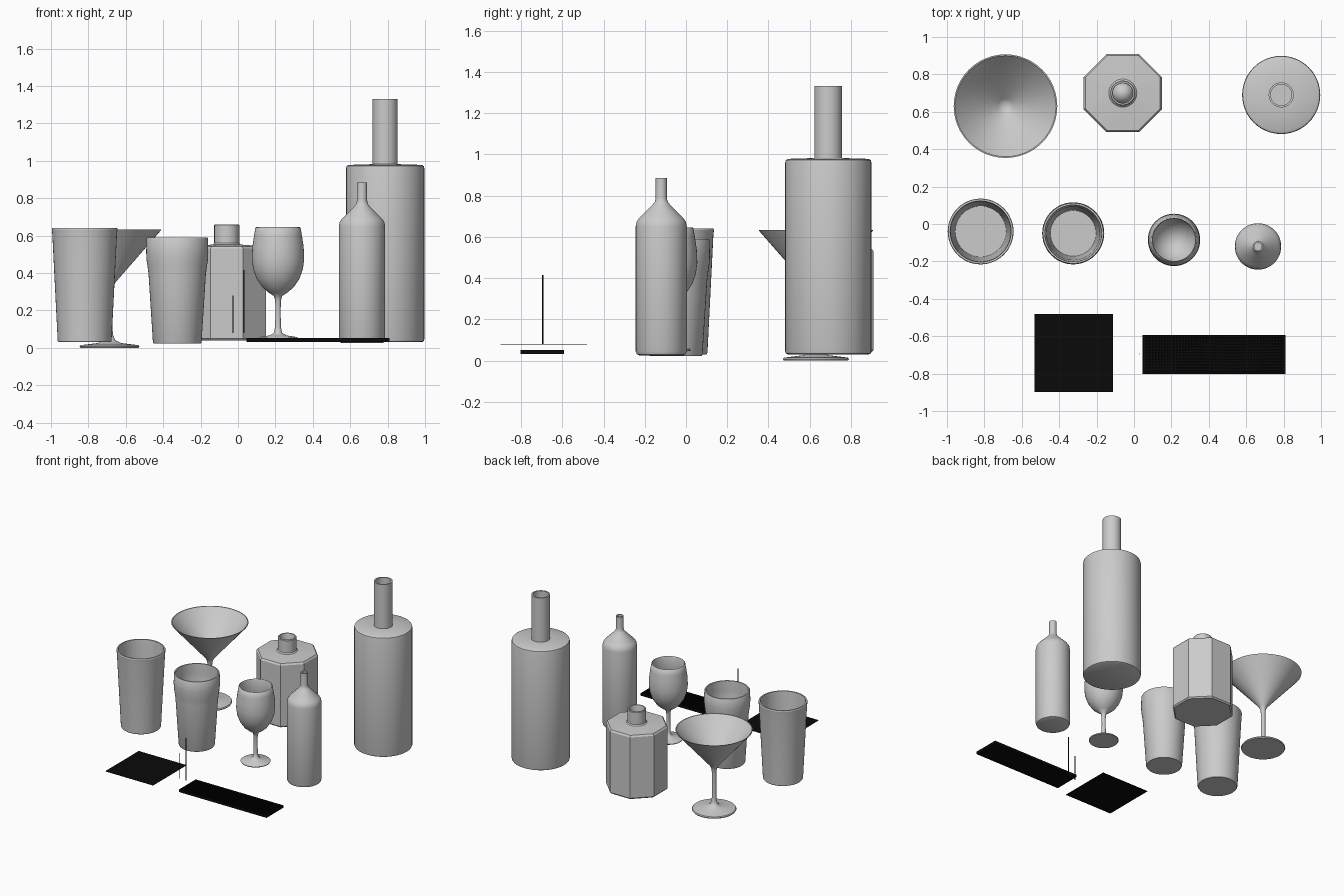
import bpy, bmesh, math


def finish(name, bm, loc, angle=30):
    bmesh.ops.recalc_face_normals(bm, faces=bm.faces)
    me = bpy.data.meshes.new(name)
    bm.to_mesh(me)
    bm.free()
    ob = bpy.data.objects.new(name, me)
    ob.location = loc
    bpy.context.collection.objects.link(ob)
    bpy.ops.object.select_all(action='DESELECT')
    ob.select_set(True)
    bpy.context.view_layer.objects.active = ob
    bpy.ops.object.shade_smooth_by_angle(angle=math.radians(angle))
    return ob


def lathe(name, xy, profile, n=48, angle=30):
    """Spin (r, z) points; r = 0 closes at the axis; a third item 8 makes that ring octagonal."""
    bm = bmesh.new()
    rings = []
    for r, z, *octo in profile:
        if r == 0:
            rings.append([bm.verts.new((0, 0, z))])
            continue
        ring = []
        for i in range(n):
            t = 2 * math.pi * i / n
            k = math.pi / 4
            rr = r / math.cos(t - round(t / k) * k) if octo else r
            ring.append(bm.verts.new((rr * math.cos(t), rr * math.sin(t), z)))
        rings.append(ring)
    for a, b in zip(rings, rings[1:]):
        for i in range(n):
            j = (i + 1) % n
            if len(a) == 1:
                bm.faces.new((a[0], b[i], b[j]))
            elif len(b) == 1:
                bm.faces.new((a[i], b[0], a[j]))
            else:
                bm.faces.new((a[i], b[i], b[j], a[j]))
    return finish(name, bm, (xy[0], xy[1], 0), angle)


def box(name, loc, size, mat):
    bm = bmesh.new()
    bmesh.ops.create_cube(bm, size=1)
    bmesh.ops.scale(bm, vec=size, verts=bm.verts)
    ob = finish(name, bm, loc)
    ob.data.materials.append(mat)
    return ob


black = bpy.data.materials.new("black_rubber")
black.diffuse_color = (0.003, 0.003, 0.003, 1)

# Straight pint glass
lathe("pint_glass", (-0.82, -0.04), [
    (0, 0.03), (0.139, 0.03), (0.144, 0.037), (0.173, 0.61), (0.176, 0.633), (0.173, 0.64),
    (0.163, 0.64), (0.16, 0.61), (0.136, 0.06), (0, 0.06)])

# Bulged pint glass
lathe("bulged_glass", (-0.325, -0.05), [
    (0, 0.022), (0.126, 0.022), (0.13, 0.03), (0.153, 0.39), (0.158, 0.43), (0.164, 0.47),
    (0.166, 0.51), (0.164, 0.585), (0.161, 0.59), (0.152, 0.59), (0.151, 0.58), (0.153, 0.51),
    (0.151, 0.47), (0.142, 0.41), (0.122, 0.05), (0, 0.05)])

# Wine glass
lathe("wine_glass", (0.214, -0.085), [
    (0, 0.046), (0.105, 0.046), (0.108, 0.052), (0.1, 0.058), (0.045, 0.066), (0.022, 0.08),
    (0.016, 0.11), (0.014, 0.18), (0.015, 0.25), (0.022, 0.277), (0.05, 0.295), (0.085, 0.325),
    (0.115, 0.37), (0.133, 0.42), (0.14, 0.475), (0.137, 0.54), (0.128, 0.6), (0.121, 0.642),
    (0.116, 0.645), (0.113, 0.64), (0.128, 0.54), (0.131, 0.475), (0.124, 0.42), (0.107, 0.375),
    (0.078, 0.334), (0.04, 0.306), (0, 0.298)], angle=50)

# Wine bottle
lathe("wine_bottle", (0.663, -0.12), [
    (0, 0.025), (0.107, 0.025), (0.118, 0.03), (0.124, 0.045), (0.124, 0.65), (0.12, 0.672),
    (0.108, 0.69), (0.04, 0.758), (0.03, 0.772), (0.027, 0.79), (0.027, 0.884), (0.019, 0.884),
    (0.019, 0.785), (0.1, 0.685), (0.114, 0.65), (0.114, 0.05), (0, 0.05)])

# Martini glass
lathe("martini_glass", (-0.687, 0.63), [
    (0, 0), (0.156, 0), (0.16, 0.007), (0.155, 0.014), (0.06, 0.026), (0.032, 0.04),
    (0.02, 0.065), (0.016, 0.1), (0.016, 0.29), (0.02, 0.325), (0.032, 0.35), (0.275, 0.628),
    (0.277, 0.632), (0.27, 0.632), (0.04, 0.368), (0.02, 0.357), (0, 0.354)], angle=45)

# Octagonal decanter with a round neck
lathe("octagonal_decanter", (-0.06, 0.7), [
    (0, 0.04), (0.2, 0.04, 8), (0.209, 0.05, 8), (0.209, 0.53, 8), (0.2, 0.543, 8),
    (0.075, 0.552), (0.067, 0.56), (0.067, 0.656), (0.063, 0.66), (0.055, 0.66), (0.053, 0.655),
    (0.053, 0.54), (0.19, 0.525, 8), (0.19, 0.06, 8), (0.06, 0.06), (0.05, 0.09),
    (0.028, 0.112), (0, 0.12)], n=32)

# Tall liquor bottle
lathe("tall_bottle", (0.787, 0.69), [
    (0, 0.03), (0.197, 0.03), (0.206, 0.035), (0.209, 0.045), (0.209, 0.96), (0.206, 0.972),
    (0.195, 0.978), (0.067, 0.982), (0.067, 1.33), (0.056, 1.33), (0.056, 0.968), (0.195, 0.96),
    (0.195, 0.05), (0, 0.05)])

# Napkin and two straws
box("napkin", (-0.322, -0.69, 0.079), (0.418, 0.418, 0.002), black)
for name, x, top, r in (("short_straw", -0.027, 0.28, 0.0035), ("long_straw", 0.033, 0.415, 0.003)):
    straw = lathe(name, (x, -0.695), [
        (r, 0.08), (r, top), (r * 0.75, top), (r * 0.75, 0.08), (r, 0.08)], n=12)
    straw.data.materials.append(black)

# Bar mat with a grid of nubs inside a raised rim
cx, cy, w, d = 0.428, -0.697, 0.765, 0.209
box("bar_mat_base", (cx, cy, 0.036), (w, d, 0.008), black)
for s, label in ((-1, "front"), (1, "back")):
    box("bar_mat_rim_" + label, (cx, cy + s * (d / 2 - 0.004), 0.042), (w, 0.008, 0.02), black)
for s, label in ((-1, "left"), (1, "right")):
    box("bar_mat_rim_" + label, (cx + s * (w / 2 - 0.004), cy, 0.042), (0.008, d, 0.02), black)
nx, ny, step = 46, 12, 0.016
nubs = lathe("bar_mat_nubs", (cx - (nx - 1) * step / 2, cy - (ny - 1) * step / 2), [
    (0.005, 0.039), (0.0045, 0.051), (0, 0.051)], n=8)
nubs.data.materials.append(black)
for count, off in ((nx, (step, 0, 0)), (ny, (0, step, 0))):
    arr = nubs.modifiers.new("grid", 'ARRAY')
    arr.count = count
    arr.use_relative_offset = False
    arr.use_constant_offset = True
    arr.constant_offset_displace = off
